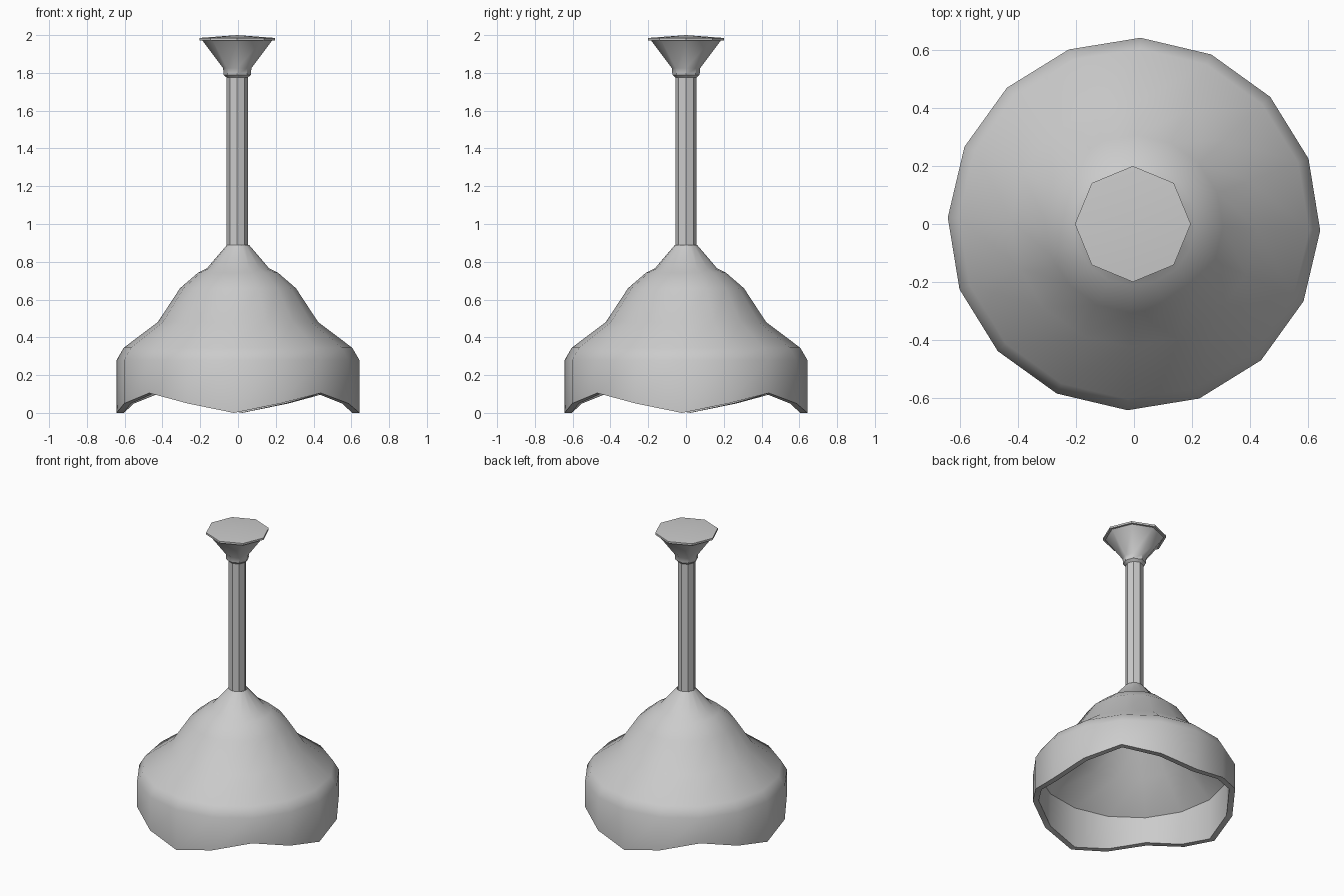
import bpy, bmesh, math

if "Cube" in bpy.data.objects:
    bpy.data.objects.remove(bpy.data.objects["Cube"])


def lathe(name, profile, sides, phase=0.0, offset=0.0, scallop=None, closed=False):
    """Spin (radius, z) points about z; scallop(i) gives the height of z=0 points."""
    bm = bmesh.new()
    rings = []
    for r, z in profile:
        if r == 0:
            rings.append([bm.verts.new((offset, 0, z))] * sides)
            continue
        ring = []
        for i in range(sides):
            a = phase + 2 * math.pi * i / sides
            h = scallop(i) if scallop and z == 0 else z
            ring.append(bm.verts.new((offset + r * math.cos(a), r * math.sin(a), h)))
        rings.append(ring)
    pairs = list(zip(rings, rings[1:]))
    if closed:
        pairs.append((rings[-1], rings[0]))
    for a, b in pairs:
        for i in range(sides):
            j = (i + 1) % sides
            corners = list(dict.fromkeys((a[i], a[j], b[j], b[i])))
            bm.faces.new(corners)
    bmesh.ops.recalc_face_normals(bm, faces=bm.faces)
    mesh = bpy.data.meshes.new(name)
    bm.to_mesh(mesh)
    bm.free()
    obj = bpy.data.objects.new(name, mesh)
    bpy.context.collection.objects.link(obj)
    bpy.ops.object.select_all(action='DESELECT')
    obj.select_set(True)
    bpy.context.view_layer.objects.active = obj
    bpy.ops.object.shade_smooth_by_angle(angle=math.radians(40))
    return obj


# Bell-shaped shade: outer skin up, inner skin back down, four arches in the rim
def rim_height(i):
    return (0.0, 0.05, 0.105, 0.05)[i % 4]


outer = [(0.643, 0), (0.643, 0.28), (0.605, 0.345), (0.425, 0.48),
         (0.307, 0.66), (0.212, 0.742), (0.165, 0.765), (0.058, 0.89)]
inner = [(0.04, 0.86), (0.14, 0.735), (0.185, 0.715), (0.28, 0.635),
         (0.40, 0.455), (0.605, 0.285), (0.605, 0)]
lathe("shade", outer + inner, 16, math.radians(-2), scallop=rim_height, closed=True)

# Octagonal hanging rod
lathe("rod", [(0, 0.86), (0.056, 0.86), (0.056, 1.78), (0, 1.78)], 8, offset=-0.004)

# Flared ceiling mount with collar
lathe("ceiling_mount", [(0, 1.775), (0.056, 1.775), (0.072, 1.79), (0.075, 1.825),
                        (0.185, 1.972), (0, 1.972)], 8, offset=-0.004)

# Ceiling plate with a shallow crown
lathe("ceiling_plate", [(0, 1.972), (0.2, 1.972), (0.2, 1.985), (0, 2.0)], 8, offset=-0.004)
